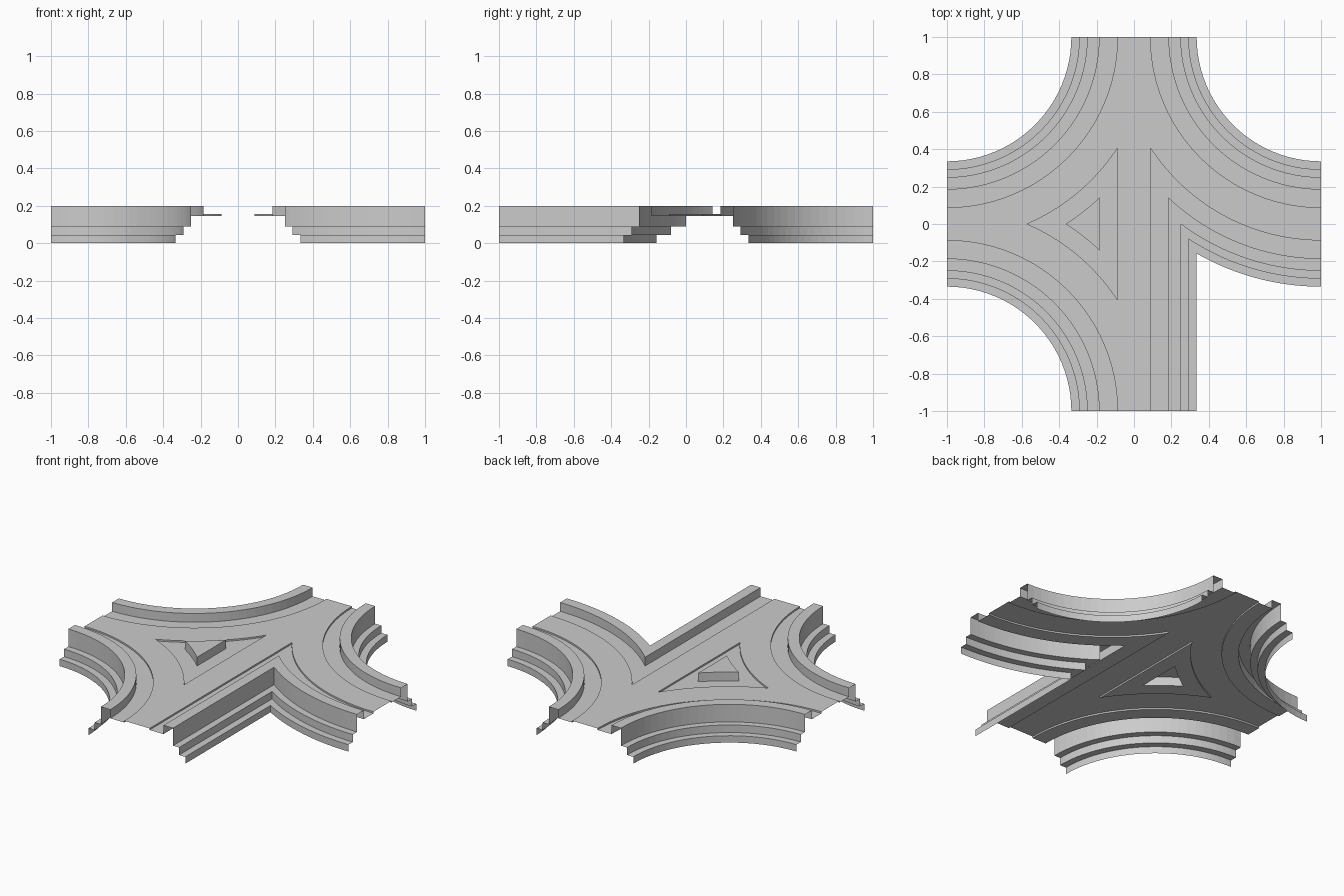
import bpy, bmesh
from math import atan2, cos, sin, sqrt, pi

if "Cube" in bpy.data.objects:
    bpy.data.objects.remove(bpy.data.objects["Cube"])

STEPS = 24
ROAD_Z, GUTTER_Z, TOP_Z = 0.155, 0.145, 0.2
ROAD, WALL = 0.088, 0.184          # half widths: roadway, inner wall face

# (distance from lane centre, height) across one side of the lane
GUTTER = [(ROAD, ROAD_Z), (ROAD, GUTTER_Z), (WALL, GUTTER_Z)]
PARAPET = [(WALL, GUTTER_Z), (WALL, TOP_Z), (0.25, TOP_Z), (0.25, 0.09),
           (0.292, 0.09), (0.292, 0.043), (0.335, 0.043), (0.335, 0)]
ISLAND_WALL = PARAPET[:2]

stone = bpy.data.materials.new("grey_stone")
stone.use_nodes = True
grey = (0.6, 0.6, 0.6, 1)
stone.diffuse_color = grey
stone.node_tree.nodes["Principled BSDF"].inputs["Base Color"].default_value = grey


def arc(cx, cy, r, a0, a1):
    angles = [a0 + (a1 - a0) * i / STEPS for i in range(STEPS + 1)]
    return [(cx + r * cos(a), cy + r * sin(a)) for a in angles]


def corner(sx, sy):
    """Path round one convex corner of the junction."""
    def path(o):
        return [(sx * x, sy * y) for x, y in arc(1, 1, 1 - o, -pi / 2, -pi)]
    return path


def notch(o):
    """Straight lane side that meets the sweeping side lane at a point."""
    apex = 1 - 2 * sqrt(o)
    return [(o, -1)] + arc(1, 1, 1 + o, atan2(apex - 1, o - 1), -pi / 2)


def island(o):
    """Triangle with two concave sides."""
    r, half = 1 + o, 1 - 2 * sqrt(o)
    upper = arc(-1, 1, r, atan2(half - 1, 1 - o), atan2(-1, sqrt(r * r - 1)))
    return upper + [(x, -y) for x, y in upper[-2::-1]]


def finish(name, bm):
    bm.normal_update()
    if sum(f.normal.z * f.calc_area() for f in bm.faces) < 0:
        bmesh.ops.reverse_faces(bm, faces=bm.faces[:])
    mesh = bpy.data.meshes.new(name)
    bm.to_mesh(mesh)
    bm.free()
    mesh.materials.append(stone)
    obj = bpy.data.objects.new(name, mesh)
    bpy.context.collection.objects.link(obj)


def loft(name, path, profile, closed=False):
    bm = bmesh.new()
    rows = [[bm.verts.new((x, y, z)) for x, y in path(o)] for o, z in profile]
    for a, b in zip(rows, rows[1:]):
        for i in range(len(a) if closed else len(a) - 1):
            j = (i + 1) % len(a)
            bm.faces.new((a[i], a[j], b[j], b[i]))
    if len(profile) == 2 and closed:
        # outward sides of the upright block
        bmesh.ops.recalc_face_normals(bm, faces=bm.faces[:])
    finish(name, bm)


def sheet(name, z, *loops):
    bm = bmesh.new()
    edges = []
    for loop in loops:
        vs = [bm.verts.new((x, y, z)) for x, y in loop]
        edges += [bm.edges.new((vs[i - 1], vs[i])) for i in range(len(vs))]
    bmesh.ops.triangle_fill(bm, use_beauty=True, edges=edges, normal=(0, 0, 1))
    finish(name, bm)


# Sides of the junction
sides = {"back_right": corner(1, 1), "back_left": corner(-1, 1),
         "front_left": corner(-1, -1), "notch": notch}
for label, path in sides.items():
    loft(label + "_gutter", path, GUTTER)
    loft(label + "_stepped_wall", path, PARAPET)

# Roadway with the island cut out
outline = (notch(ROAD) + corner(1, 1)(ROAD) + corner(-1, 1)(ROAD)[::-1]
           + corner(-1, -1)(ROAD))
sheet("roadway", ROAD_Z, outline, island(ROAD))

# Traffic island
loft("island_gutter", island, GUTTER, closed=True)
loft("island_block_sides", island, ISLAND_WALL, closed=True)
sheet("island_block_top", TOP_Z, island(WALL))
